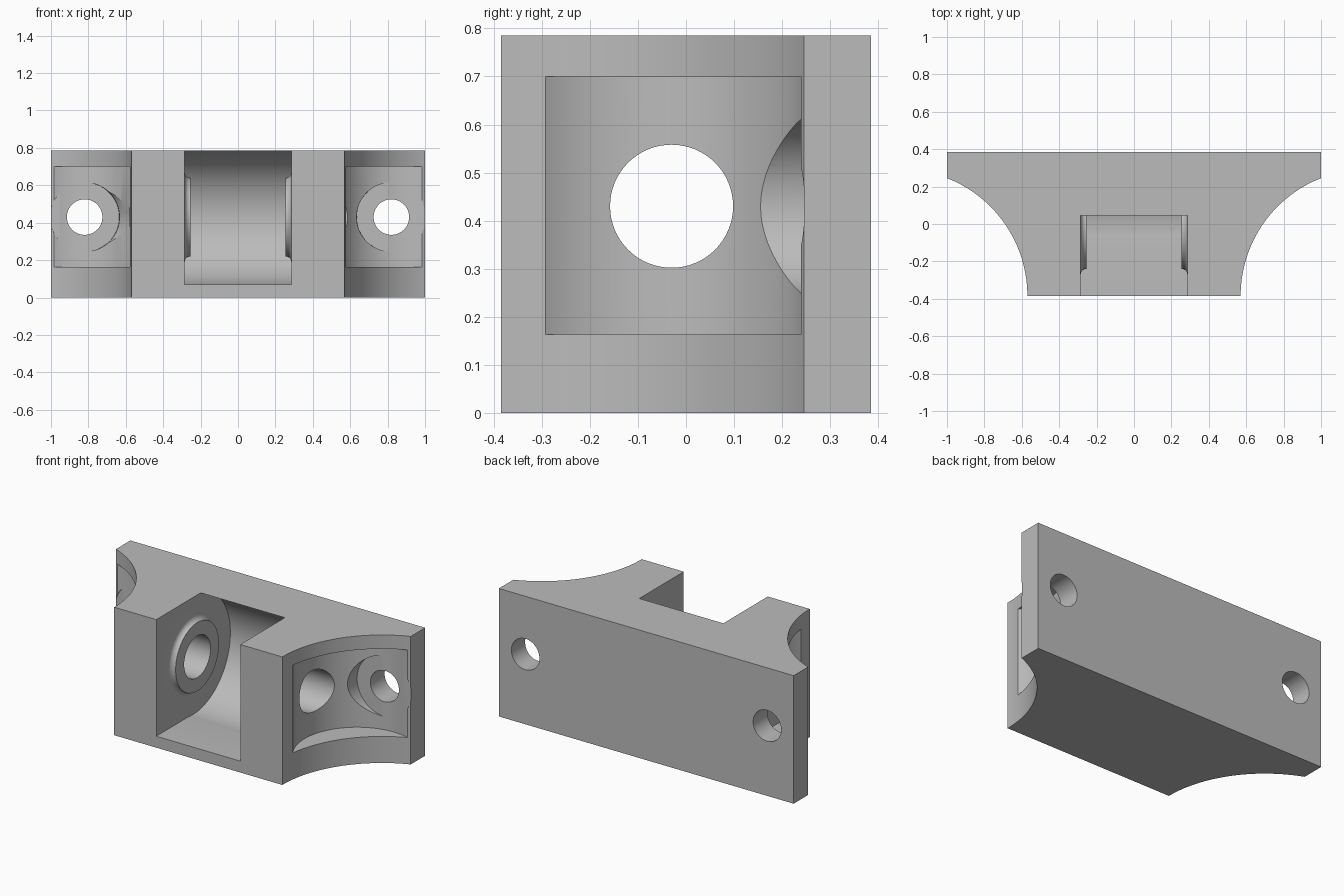
import bpy, bmesh, math
from mathutils import Matrix

cube = bpy.data.objects.get("Cube")
if cube:
    bpy.data.objects.remove(cube, do_unlink=True)

grey = bpy.data.materials.new("plain grey")
grey.use_nodes = True
colour = (0.5, 0.5, 0.5, 1)
grey.diffuse_color = colour
grey.node_tree.nodes["Principled BSDF"].inputs["Base Color"].default_value = colour

H = 0.785            # block height
F, B = -0.385, 0.385  # front and back planes
AXLE_Y, AXLE_Z = -0.03, 0.43
SCREW_X = 0.82


def make_object(name, bm):
    bmesh.ops.recalc_face_normals(bm, faces=bm.faces)
    mesh = bpy.data.meshes.new(name)
    bm.to_mesh(mesh)
    bm.free()
    mesh.materials.append(grey)
    ob = bpy.data.objects.new(name, mesh)
    bpy.context.collection.objects.link(ob)
    return ob


def box(name, lo, hi):
    bm = bmesh.new()
    bmesh.ops.create_cube(bm, size=1)
    for v in bm.verts:
        v.co = [hi[i] if v.co[i] > 0 else lo[i] for i in range(3)]
    return make_object(name, bm)


def lathe(name, axis, centre, rings, steps=96):
    """Closed solid of revolution; rings are (position on axis, radius)."""
    bm = bmesh.new()
    k = "xyz".index(axis)
    loops = []
    for pos, r in rings:
        loop = []
        for i in range(steps):
            a = 2 * math.pi * i / steps
            co = [0, 0, 0]
            co[k] = pos
            co[(k + 1) % 3] = centre[0] + r * math.cos(a)
            co[(k + 2) % 3] = centre[1] + r * math.sin(a)
            loop.append(bm.verts.new(co))
        loops.append(loop)
    for p, q in zip(loops, loops[1:]):
        for i in range(steps):
            j = (i + 1) % steps
            bm.faces.new((p[i], p[j], q[j], q[i]))
    bm.faces.new(loops[0])
    bm.faces.new(loops[-1])
    return make_object(name, bm)


def combine(target, tool, operation):
    mod = target.modifiers.new(tool.name, "BOOLEAN")
    mod.operation = operation
    mod.solver = "EXACT"
    mod.object = tool
    bpy.context.view_layer.update()
    graph = bpy.context.evaluated_depsgraph_get()
    mesh = bpy.data.meshes.new_from_object(target.evaluated_get(graph))
    target.modifiers.clear()
    target.data = mesh
    bpy.data.objects.remove(tool, do_unlink=True)


# Block with a concave scallop on each side
R, CX = 0.677, 1.247
arc = []
end = math.asin((0.245 - F) / R)
for i in range(41):
    a = end * i / 40
    arc.append((CX - R * math.cos(a), F + R * math.sin(a)))
arc[-1] = (1.0, 0.245)
outline = arc + [(1, B), (-1, B)] + [(-x, y) for x, y in reversed(arc)]
bm = bmesh.new()
base = bm.faces.new([bm.verts.new((x, y, 0)) for x, y in outline])
up = bmesh.ops.extrude_face_region(bm, geom=[base])
bmesh.ops.translate(bm, vec=(0, 0, H),
                    verts=[v for v in up["geom"] if isinstance(v, bmesh.types.BMVert)])
block = make_object("mounting_block", bm)

# Roller slot: open front and top, with a round back
combine(block, box("slot_front", (-0.285, F - 0.1, 0.07), (0.285, AXLE_Y, H + 0.1)), "DIFFERENCE")
combine(block, lathe("slot_back", "x", (AXLE_Y, AXLE_Z),
                     [(-0.285, 0.363), (0.285, 0.363)], 128), "DIFFERENCE")

for side in (-1, 1):
    # Rounded pocket in the scallop
    combine(block, lathe("side_pocket", "z", (side * 0.881, -0.104),
                         [(0.163, 0.358), (0.70, 0.358)], 128), "DIFFERENCE")
    # Screw head recess, flared on the right
    flare = [(0.06, 0.26), (0.2, 0.187)] if side < 0 else [(0.0, 0.187)]
    combine(block, lathe("head_recess", "y", (AXLE_Z, side * SCREW_X),
                         flare + [(0.247, 0.185)]), "DIFFERENCE")
    combine(block, lathe("screw_hole", "y", (AXLE_Z, side * SCREW_X),
                         [(0.1, 0.095), (B + 0.1, 0.095)], 64), "DIFFERENCE")
    # Boss with a filleted foot on the slot wall
    rings = [(side * 0.30, 0.24)]
    for i in range(9):
        a = math.pi / 2 * i / 8
        rings.append((side * (0.285 - 0.03 * (1 - math.cos(a))), 0.24 - 0.03 * math.sin(a)))
    combine(block, lathe("axle_boss", "x", (AXLE_Y, AXLE_Z), rings), "UNION")

# Axle hole through both cheeks
combine(block, lathe("axle_hole", "x", (AXLE_Y, AXLE_Z), [(-1.2, 0.128), (1.2, 0.128)], 64), "DIFFERENCE")

bpy.ops.object.select_all(action="DESELECT")
block.select_set(True)
bpy.context.view_layer.objects.active = block
bpy.ops.object.shade_smooth_by_angle(angle=math.radians(25))
